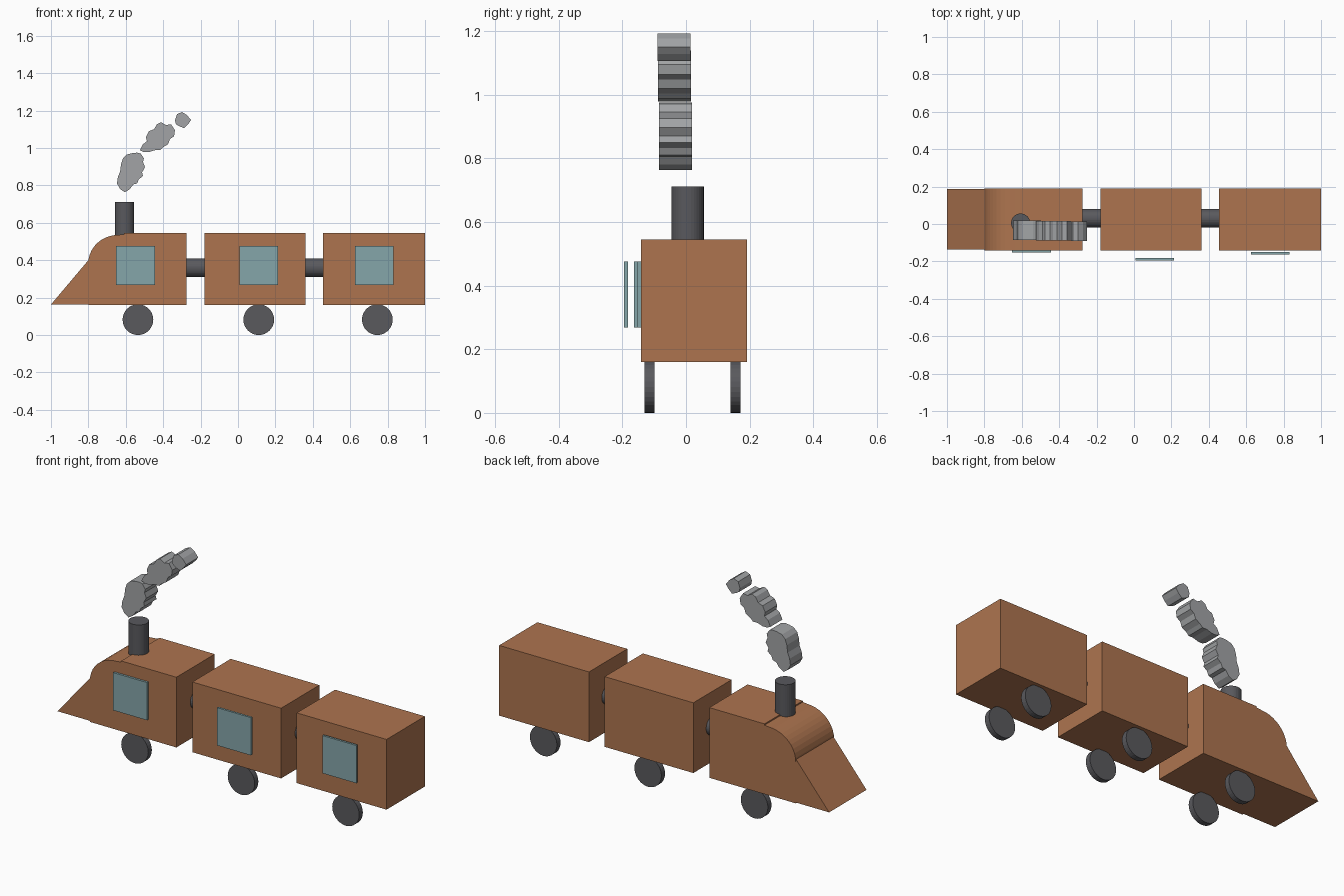
import bpy, bmesh, math
from mathutils import Matrix

if "Cube" in bpy.data.objects:
    bpy.data.objects.remove(bpy.data.objects["Cube"])


def material(name, rgb):
    m = bpy.data.materials.new(name)
    m.diffuse_color = (*rgb, 1)
    m.use_nodes = True
    m.node_tree.nodes["Principled BSDF"].inputs["Base Color"].default_value = m.diffuse_color
    return m


BROWN = material("brown_paint", (0.42, 0.175, 0.078))
GLASS = material("window_glass", (0.235, 0.38, 0.40))
DARK = material("dark_metal", (0.10, 0.10, 0.11))
SMOKE = material("smoke_grey", (0.36, 0.37, 0.38))


def finish(bm, name, mat):
    bmesh.ops.recalc_face_normals(bm, faces=bm.faces)
    me = bpy.data.meshes.new(name)
    bm.to_mesh(me)
    bm.free()
    me.materials.append(mat)
    ob = bpy.data.objects.new(name, me)
    bpy.context.collection.objects.link(ob)
    return ob


def prism(name, outline, y0, y1, mat):
    """Extrude an (x, z) outline from y0 to y1."""
    bm = bmesh.new()
    face = bm.faces.new([bm.verts.new((x, y0, z)) for x, z in outline])
    new = bmesh.ops.extrude_face_region(bm, geom=[face])["geom"]
    verts = [v for v in new if isinstance(v, bmesh.types.BMVert)]
    bmesh.ops.translate(bm, verts=verts, vec=(0, y1 - y0, 0))
    return finish(bm, name, mat)


def box(name, x0, x1, y0, y1, z0, z1, mat):
    return prism(name, [(x0, z0), (x1, z0), (x1, z1), (x0, z1)], y0, y1, mat)


def cylinder(name, centre, radius, length, axis, mat):
    bm = bmesh.new()
    turn = {"X": Matrix.Rotation(math.pi / 2, 4, "Y"),
            "Y": Matrix.Rotation(math.pi / 2, 4, "X"),
            "Z": Matrix.Identity(4)}[axis]
    bmesh.ops.create_cone(bm, cap_ends=True, segments=32, radius1=radius,
                          radius2=radius, depth=length,
                          matrix=Matrix.Translation(centre) @ turn)
    return finish(bm, name, mat)


Y0, Y1, Z0, Z1 = -0.141, 0.191, 0.16, 0.545

# Engine body with rounded nose
arc = [(-0.64 - 0.16 * math.cos(a), 0.385 + 0.15 * math.sin(a))
       for a in (math.pi / 2 * i / 10 for i in range(11))]
prism("engine_body", [(-0.275, Z0), (-0.8, Z0)] + arc
      + [(-0.61, 0.538), (-0.61, Z1), (-0.275, Z1)], Y0, Y1, BROWN)

# Sloping front wedge
prism("front_wedge", [(-1, 0.163), (-0.8, 0.163), (-0.8, 0.40)], -0.136, 0.188, BROWN)

# Carriages
box("middle_carriage", -0.178, 0.36, Y0, Y1, Z0, Z1, BROWN)
box("rear_carriage", 0.455, 1.0, Y0, Y1, Z0, Z1, BROWN)

# Couplings between the cars
for name, x in (("front_coupling", -0.227), ("rear_coupling", 0.407)):
    cylinder(name, (x, 0.03, 0.36), 0.05, 0.105, "X", DARK)

# Windows, standing off the near side
for name, x, y in (("engine_window", -0.548, -0.153),
                   ("middle_window", 0.112, -0.195),
                   ("rear_window", 0.729, -0.163)):
    box(name, x - 0.103, x + 0.103, y, y + 0.012, 0.268, 0.475, GLASS)

# Wheels
for car, x in (("engine", -0.535), ("middle", 0.111), ("rear", 0.745)):
    for side, y in (("near", -0.115), ("far", 0.156)):
        cylinder(f"{car}_{side}_wheel", (x, y, 0.082), 0.082, 0.031, "Y", DARK)

# Chimney
cylinder("chimney", (-0.606, 0.005, 0.623), 0.051, 0.176, "Z", DARK)

# Smoke puffs
puffs = {
    "large_smoke_puff": [
        (-.647, .81), (-.642, .845), (-.63, .875), (-.625, .915), (-.615, .945),
        (-.595, .965), (-.567, .972), (-.54, .975), (-.52, .97), (-.503, .945),
        (-.508, .925), (-.497, .897), (-.513, .87), (-.508, .85), (-.53, .833),
        (-.54, .81), (-.56, .805), (-.578, .78), (-.605, .763), (-.63, .78)],
    "medium_smoke_puff": [
        (-.524, .988), (-.508, 1.02), (-.487, 1.036), (-.492, 1.058), (-.476, 1.09),
        (-.449, 1.1), (-.433, 1.127), (-.412, 1.138), (-.385, 1.122), (-.358, 1.127),
        (-.337, 1.095), (-.342, 1.063), (-.364, 1.047), (-.374, 1.02), (-.401, 1.004),
        (-.417, .988), (-.444, .988), (-.476, .978), (-.503, .978)],
    "small_smoke_puff": [
        (-.337, 1.149), (-.326, 1.181), (-.299, 1.192), (-.273, 1.176), (-.251, 1.149),
        (-.267, 1.127), (-.289, 1.106), (-.316, 1.117), (-.332, 1.127)],
}
for (name, outline), y in zip(puffs.items(), (-0.085, -0.088, -0.09)):
    prism(name, outline, y, y + 0.104, SMOKE)
